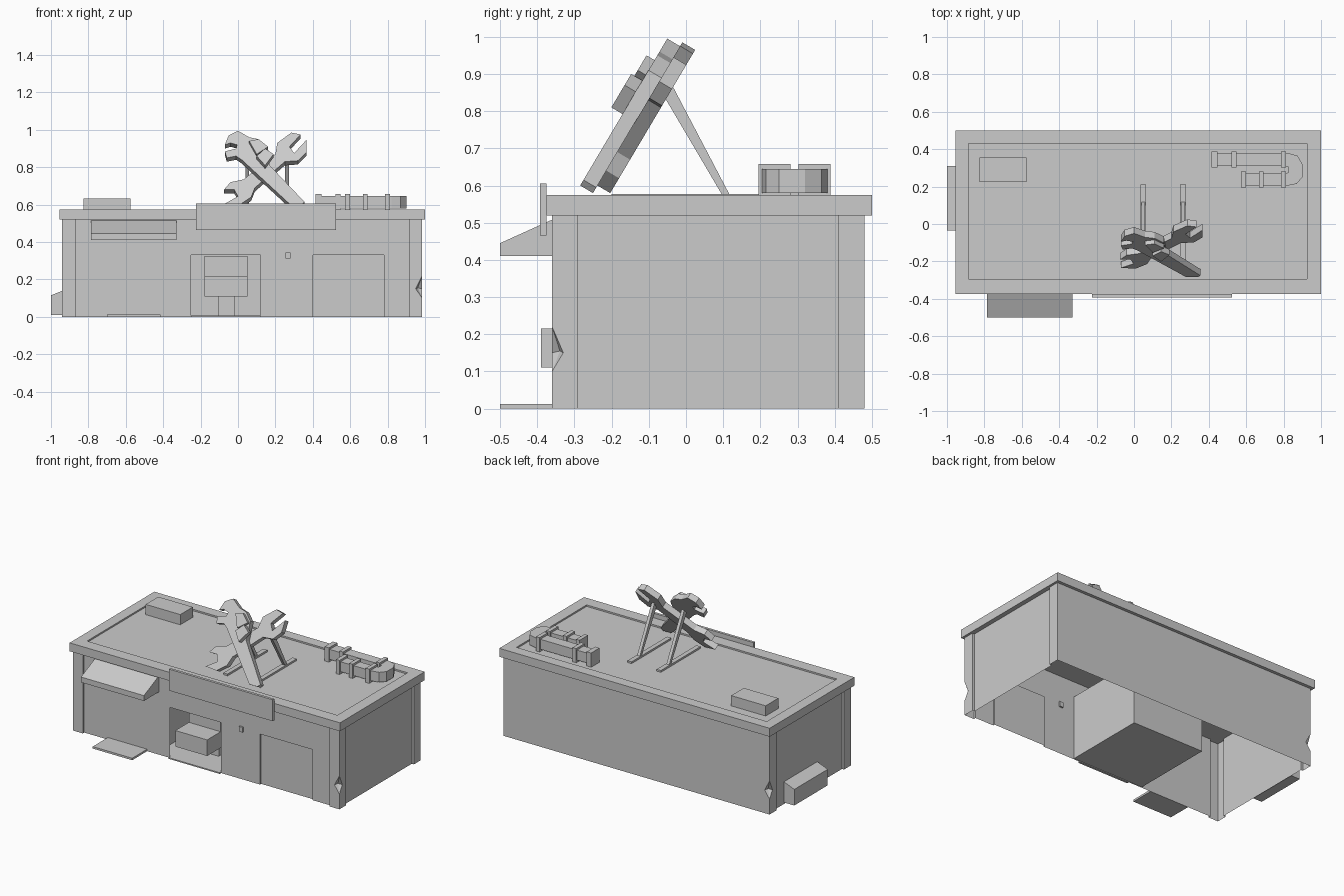
import bpy, bmesh
from mathutils import Vector

if "Cube" in bpy.data.objects:
    bpy.data.objects.remove(bpy.data.objects["Cube"])


def finish(name, bm, normals=True):
    bmesh.ops.remove_doubles(bm, verts=bm.verts, dist=1e-5)
    if normals:
        bmesh.ops.recalc_face_normals(bm, faces=bm.faces)
    me = bpy.data.meshes.new(name)
    bm.to_mesh(me)
    bm.free()
    ob = bpy.data.objects.new(name, me)
    bpy.context.collection.objects.link(ob)
    return ob


def face(bm, pts):
    return bm.faces.new([bm.verts.new(p) for p in pts])


def prism(name, pts, a, b, to3d):
    """Extrude a 2D outline from depth a to depth b; to3d maps (p, q, depth) to space."""
    bm = bmesh.new()
    lo = [bm.verts.new(to3d(p, q, a)) for p, q in pts]
    hi = [bm.verts.new(to3d(p, q, b)) for p, q in pts]
    bm.faces.new(lo)
    bm.faces.new(hi)
    n = len(pts)
    for i in range(n):
        j = (i + 1) % n
        bm.faces.new((lo[i], lo[j], hi[j], hi[i]))
    return finish(name, bm)


def XY(p, q, d): return (p, q, d)
def YZ(p, q, d): return (d, p, q)
def XZ(p, q, d): return (p, d, q)


def box(name, x0, x1, y0, y1, z0, z1):
    return prism(name, [(x0, y0), (x1, y0), (x1, y1), (x0, y1)], z0, z1, XY)


X0, X1, Y0, Y1, H = -0.94, 0.985, -0.36, 0.48, 0.52
P, R = 0.07, 0.015          # pillar width, wall recess
WY = Y0 + R

# Walls: open shell with corner pillars and recessed panels
bm = bmesh.new()


def wall(a, b, z0=0, z1=H):
    face(bm, [(*a, z0), (*b, z0), (*b, z1), (*a, z1)])


def path(pts):
    for a, b in zip(pts, pts[1:]):
        wall(a, b)


def chipped(cx, cy, ex, ey):
    """Corner with a chip: one wall runs to x = ex, the other to y = ey."""
    dx = 0.035 if ex > cx else -0.035
    dy = 0.03 if ey > cy else -0.03
    hi, lo = (cx, cy, 0.22), (cx, cy, 0.10)
    a, b = (cx + dx, cy, 0.15), (cx, cy + dy, 0.15)
    mid = (cx + dx * 0.7, cy + dy * 0.7, 0.155)
    face(bm, [(ex, cy, 0), (cx, cy, 0), lo, a, hi, (cx, cy, H), (ex, cy, H)])
    face(bm, [(cx, ey, 0), (cx, cy, 0), lo, b, hi, (cx, cy, H), (cx, ey, H)])
    for t in ((lo, a, mid), (a, hi, mid), (hi, b, mid), (b, lo, mid)):
        face(bm, t)


chipped(X1, Y0, X1 - P, Y0 + P)
chipped(X0, Y1, X1, Y1 - P)
path([(X1, Y0 + P), (X1 - R, Y0 + P), (X1 - R, Y1 - P), (X1, Y1 - P), (X1, Y1)])
path([(X0, Y1 - P), (X0 + R, Y1 - P), (X0 + R, Y0 + P), (X0, Y0 + P), (X0, Y0),
      (X0 + P, Y0), (X0 + P, WY), (-0.25, WY)])
path([(0.12, WY), (0.40, WY)])
path([(0.78, WY), (X1 - P, WY), (X1 - P, Y0)])
wall((-0.25, WY), (0.12, WY), 0.33)
wall((0.40, WY), (0.78, WY), 0.33)
# Recessed door in the front wall
D = WY + 0.012
wall((0.40, D), (0.78, D), 0, 0.33)
wall((0.40, WY), (0.40, D), 0, 0.33)
wall((0.78, WY), (0.78, D), 0, 0.33)
face(bm, [(0.40, WY, 0.33), (0.78, WY, 0.33), (0.78, D, 0.33), (0.40, D, 0.33)])
finish("walls", bm)

# Interior room behind the entrance, open at the front
bm = bmesh.new()
room = [(-0.35, WY), (-0.35, 0.20), (0.167, 0.20), (0.167, WY)]
for a, b in zip(room, room[1:]):
    wall(a, b, 0.005, 0.42)
for z in (0.005, 0.42):
    face(bm, [(*p, z) for p in room])
finish("entrance_room", bm)
box("threshold", -0.25, 0.12, Y0, WY, 0, 0.008)

# Roof slab with a shallow sunken top
bm = bmesh.new()
outer = [(-0.955, -0.375), (1.0, -0.375), (1.0, 0.50), (-0.955, 0.50)]
inner = [(-0.885, -0.295), (0.925, -0.295), (0.925, 0.43), (-0.885, 0.43)]
rings = [[Vector((*p, z)) for p in o] for o, z in
         ((outer, 0.52), (outer, 0.575), (inner, 0.575), (inner, 0.565))]
for r, s in zip(rings, rings[1:]):
    for i in range(4):
        j = (i + 1) % 4
        face(bm, [r[i], r[j], s[j], s[i]])
face(bm, rings[0])
face(bm, rings[-1])
finish("roof", bm)

# Front fittings
box("sign_board", -0.225, 0.525, -0.392, -0.375, 0.465, 0.605)
prism("window_awning", [(WY, 0.41), (-0.50, 0.41), (-0.50, 0.445), (WY, 0.515)],
      -0.785, -0.33, YZ)
box("door_mat", -0.70, -0.415, -0.50, WY, 0, 0.013)
box("switch_box", 0.255, 0.282, -0.355, -0.335, 0.312, 0.345)

# Counter machine standing in the entrance
prism("counter", [(-0.39, 0.11), (-0.39, 0.215), (-0.25, 0.215), (-0.25, 0.325),
                  (-0.05, 0.325), (-0.05, 0.11)], -0.18, 0.05, YZ)
box("counter_pedestal", -0.105, -0.02, -0.17, -0.05, 0.005, 0.11)

# Side vent hood
prism("side_vent", [(X0 + R, 0.145), (-1.0, 0.115), (-1.0, 0.01), (X0 + R, 0.01)],
      -0.035, 0.31, XZ)

# Rooftop box and U-shaped pipe with clamps
box("roof_box", -0.825, -0.575, 0.225, 0.355, 0.565, 0.632)
prism("roof_pipe", [(0.43, 0.31), (0.80, 0.31), (0.825, 0.305), (0.825, 0.275),
                    (0.80, 0.27), (0.58, 0.27), (0.58, 0.205), (0.82, 0.205),
                    (0.87, 0.215), (0.90, 0.25), (0.90, 0.32), (0.875, 0.365),
                    (0.82, 0.38), (0.43, 0.38)], 0.58, 0.645, XY)
for i, (x, y) in enumerate([(0.43, 0.345), (0.535, 0.345), (0.80, 0.345),
                            (0.585, 0.2375), (0.68, 0.2375), (0.80, 0.2375)]):
    w = 0.013 if i else 0.016
    box(f"pipe_clamp_{i}", x - w, x + w, y - 0.043, y + 0.043, 0.565, 0.658)


# Crossed wrenches leaning back on a tilted plane; outlines are front-view (x, z)
def tilted(w_front):
    def f(x, z, w):
        v = (z - 0.58 - 0.51 * w_front) / 0.86
        return (x, -0.25 + 0.51 * v - 0.86 * w, 0.58 + 0.86 * v + 0.51 * w)
    return f


prism("adjustable_wrench",
      [(-0.07, 0.92), (-0.05, 0.97), (0, 0.995), (0.06, 0.96), (0.11, 0.95),
       (0.16, 0.91), (0.17, 0.81), (0.355, 0.615), (0.34, 0.6), (0.28, 0.6),
       (0.02, 0.84), (-0.01, 0.86), (-0.06, 0.85), (-0.07, 0.885), (-0.01, 0.9),
       (-0.005, 0.92), (-0.04, 0.93)], 0, 0.04, tilted(0.04))
prism("open_wrench",
      [(-0.075, 0.68), (-0.04, 0.72), (0.03, 0.735), (0.2, 0.87), (0.21, 0.93),
       (0.285, 0.985), (0.335, 0.975), (0.275, 0.91), (0.3, 0.875), (0.365, 0.945),
       (0.365, 0.88), (0.32, 0.835), (0.25, 0.83), (0.09, 0.69), (0.07, 0.64),
       (0.01, 0.6), (-0.07, 0.605), (0, 0.645), (-0.02, 0.68)], -0.04, 0, tilted(0))
prism("wrench_jaw_block", [(0.06, 0.94), (0.11, 0.95), (0.16, 0.91), (0.1, 0.87)],
      0.04, 0.065, tilted(0.065))
prism("wrench_screw", [(0.1, 0.86), (0.145, 0.9), (0.19, 0.87), (0.145, 0.81)],
      0.04, 0.075, tilted(0.075))

# Wrench supports: floor rail and slanted strut on each side
for side, x in (("left", 0.05), ("right", 0.262)):
    box(f"{side}_rail", x - 0.015, x + 0.015, -0.20, 0.21, 0.565, 0.577)
    prism(f"{side}_strut", [(0.12, 0.57), (0.10, 0.57), (-0.065, 0.85), (-0.04, 0.875)],
          x - 0.01, x + 0.01, YZ)
